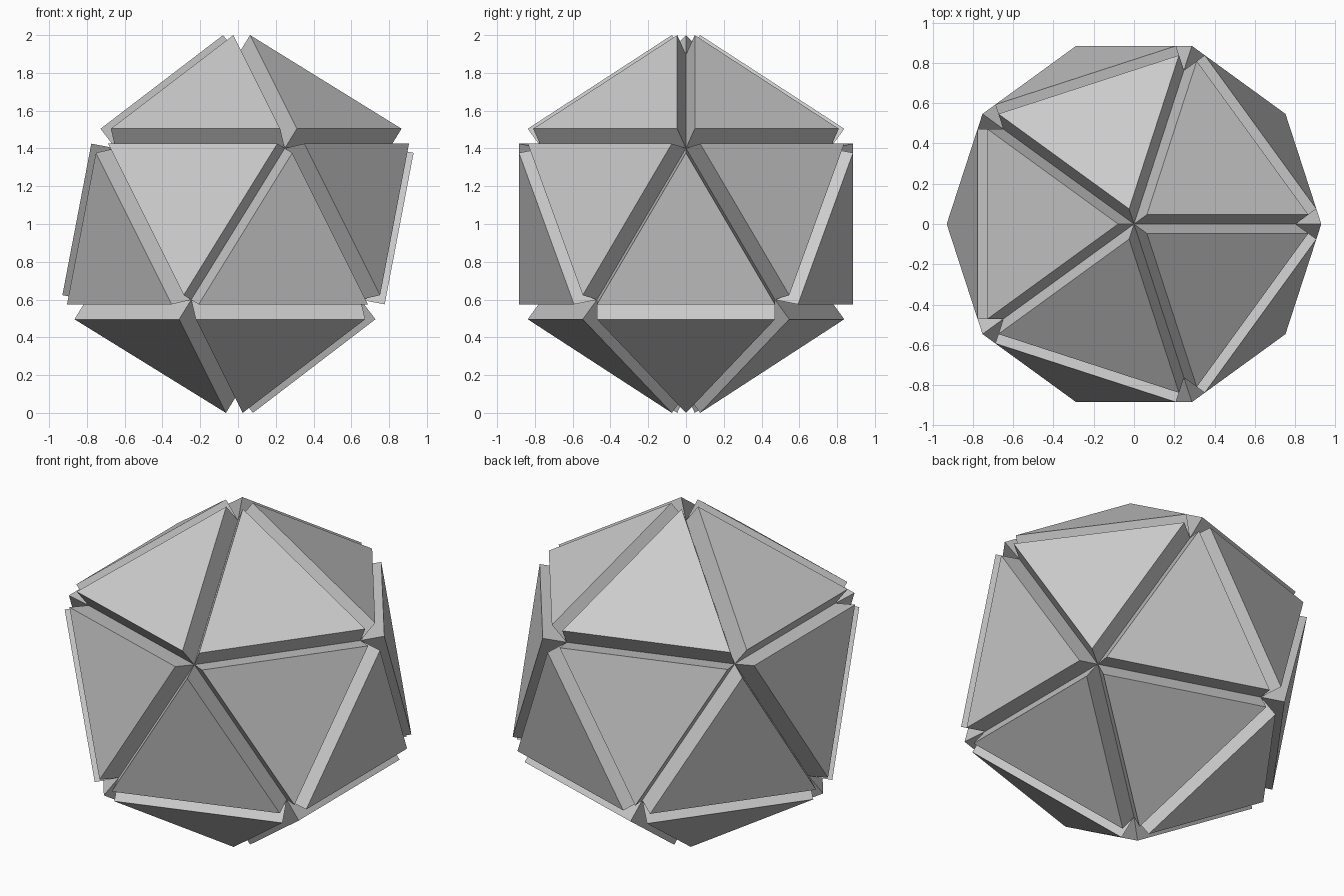
import bpy, bmesh
from mathutils import Vector

if "Cube" in bpy.data.objects:
    bpy.data.objects.remove(bpy.data.objects["Cube"])

RATIO = 0.145                          # panel height relative to core radius
R = 1.0 / (1.0 + 0.79465 * RATIO)      # core radius so the overall height is 2

# Icosahedron core
bm = bmesh.new()
bmesh.ops.create_icosphere(bm, subdivisions=1, radius=1.0)
for v in bm.verts:
    v.co = v.co.normalized() * R
bm.normal_update()

# Raise every triangular face straight out, leaving V grooves along the edges
panels = bmesh.ops.extrude_discrete_faces(bm, faces=bm.faces[:])["faces"]
for f in panels:
    f.normal_update()
    n = f.normal.copy()
    if n.dot(f.calc_center_median()) < 0:
        n.negate()
    bmesh.ops.translate(bm, verts=f.verts[:], vec=n * R * RATIO)
bmesh.ops.recalc_face_normals(bm, faces=bm.faces[:])

# Stand it on the ground
low = min(v.co.z for v in bm.verts)
bmesh.ops.translate(bm, verts=bm.verts[:], vec=Vector((0, 0, -low)))

mesh = bpy.data.meshes.new("panelled_icosahedron")
bm.to_mesh(mesh)
bm.free()
obj = bpy.data.objects.new("panelled_icosahedron", mesh)
bpy.context.collection.objects.link(obj)
